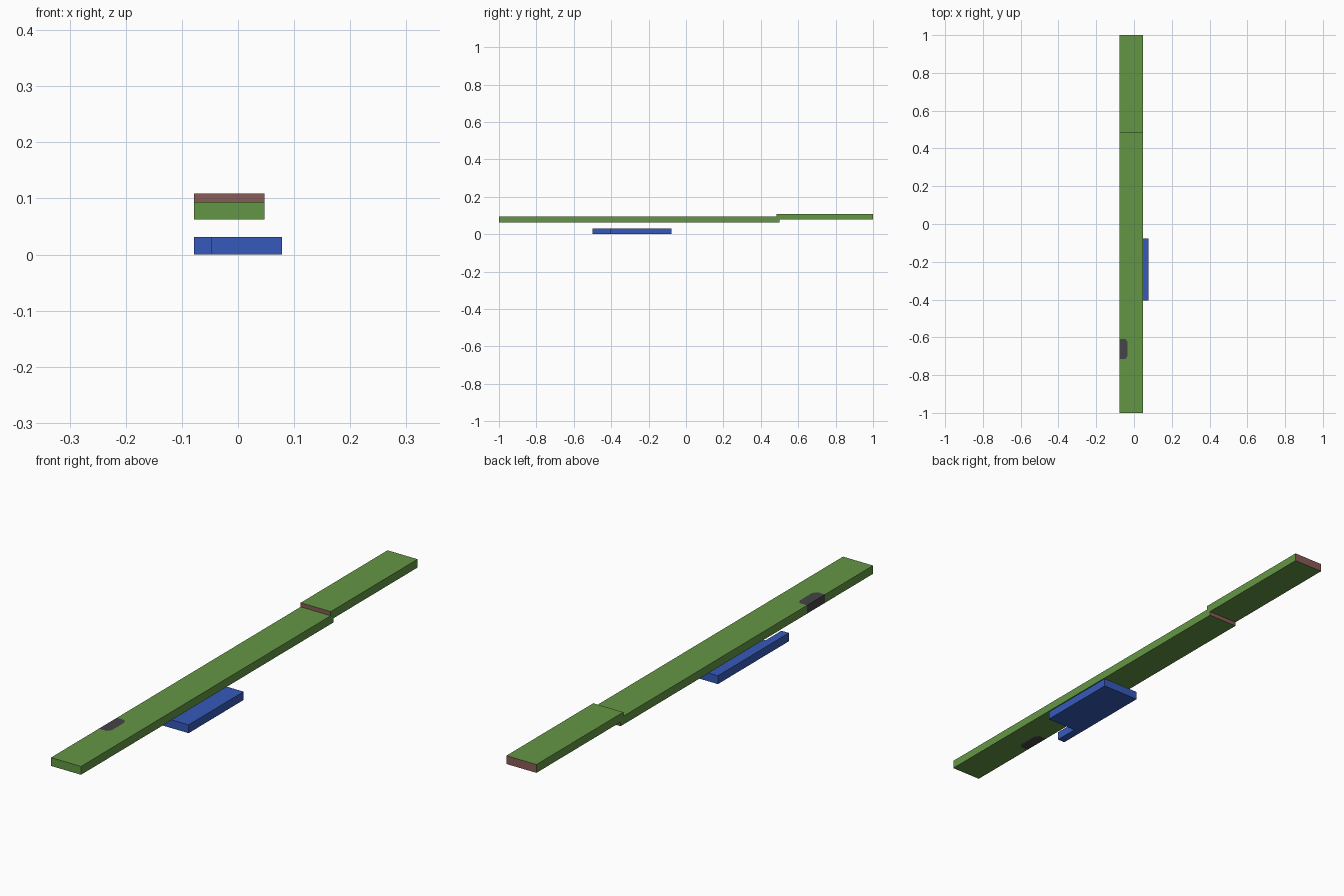
import bpy, bmesh

if "Cube" in bpy.data.objects:
    bpy.data.objects.remove(bpy.data.objects["Cube"])


def material(name, rgb):
    m = bpy.data.materials.new(name)
    m.diffuse_color = (*rgb, 1.0)
    m.use_nodes = True
    m.node_tree.nodes["Principled BSDF"].inputs["Base Color"].default_value = m.diffuse_color
    return m


GREEN = material("leaf_green", (0.127, 0.305, 0.058))
BROWN = material("dull_brown", (0.254, 0.105, 0.092))
BLUE = material("strong_blue", (0.036, 0.102, 0.496))
GREY = material("dark_grey", (0.058, 0.058, 0.064))


def prism(name, outline, z0, z1, mats, end_ys=()):
    """Extrude an xy outline upward; side faces lying on end_ys get the second material."""
    bm = bmesh.new()
    base = bm.faces.new([bm.verts.new((x, y, z0)) for x, y in outline])
    top = bmesh.ops.extrude_face_region(bm, geom=[base])
    verts = [v for v in top["geom"] if isinstance(v, bmesh.types.BMVert)]
    bmesh.ops.translate(bm, verts=verts, vec=(0, 0, z1 - z0))
    bmesh.ops.recalc_face_normals(bm, faces=bm.faces)
    for f in bm.faces:
        if any(all(abs(v.co.y - y) < 1e-4 for v in f.verts) for y in end_ys):
            f.material_index = 1
    mesh = bpy.data.meshes.new(name)
    bm.to_mesh(mesh)
    bm.free()
    for m in mats:
        mesh.materials.append(m)
    ob = bpy.data.objects.new(name, mesh)
    bpy.context.collection.objects.link(ob)
    return ob


LEFT, RIGHT, T = -0.078, 0.047, 0.0313   # strip edges and common thickness

# Chamfered notch in the left edge, shared by the strip and its insert
notch = [(LEFT, -0.715), (-0.046, -0.715), (-0.035, -0.700),
         (-0.035, -0.623), (-0.046, -0.608), (LEFT, -0.608)]

# Long lower strip with a brown back end
prism("lower_strip",
      [(LEFT, -1), (RIGHT, -1), (RIGHT, 0.5), (LEFT, 0.5)] + notch[::-1],
      0.0625, 0.0625 + T, [GREEN, BROWN], [0.5])

# Dark insert filling the notch flush
prism("edge_insert", notch, 0.0625, 0.0625 + T, [GREY])

# Raised rear strip, brown at both ends
prism("upper_strip",
      [(LEFT, 0.484), (RIGHT, 0.484), (RIGHT, 1), (LEFT, 1)],
      0.078, 0.078 + T, [GREEN, BROWN], [0.484, 1.0])

# L-shaped blue slab lying beneath
prism("lower_slab",
      [(LEFT, -0.5), (-0.047, -0.5), (-0.047, -0.405), (0.078, -0.405),
       (0.078, -0.078), (LEFT, -0.078)],
      0.0, T, [BLUE])
